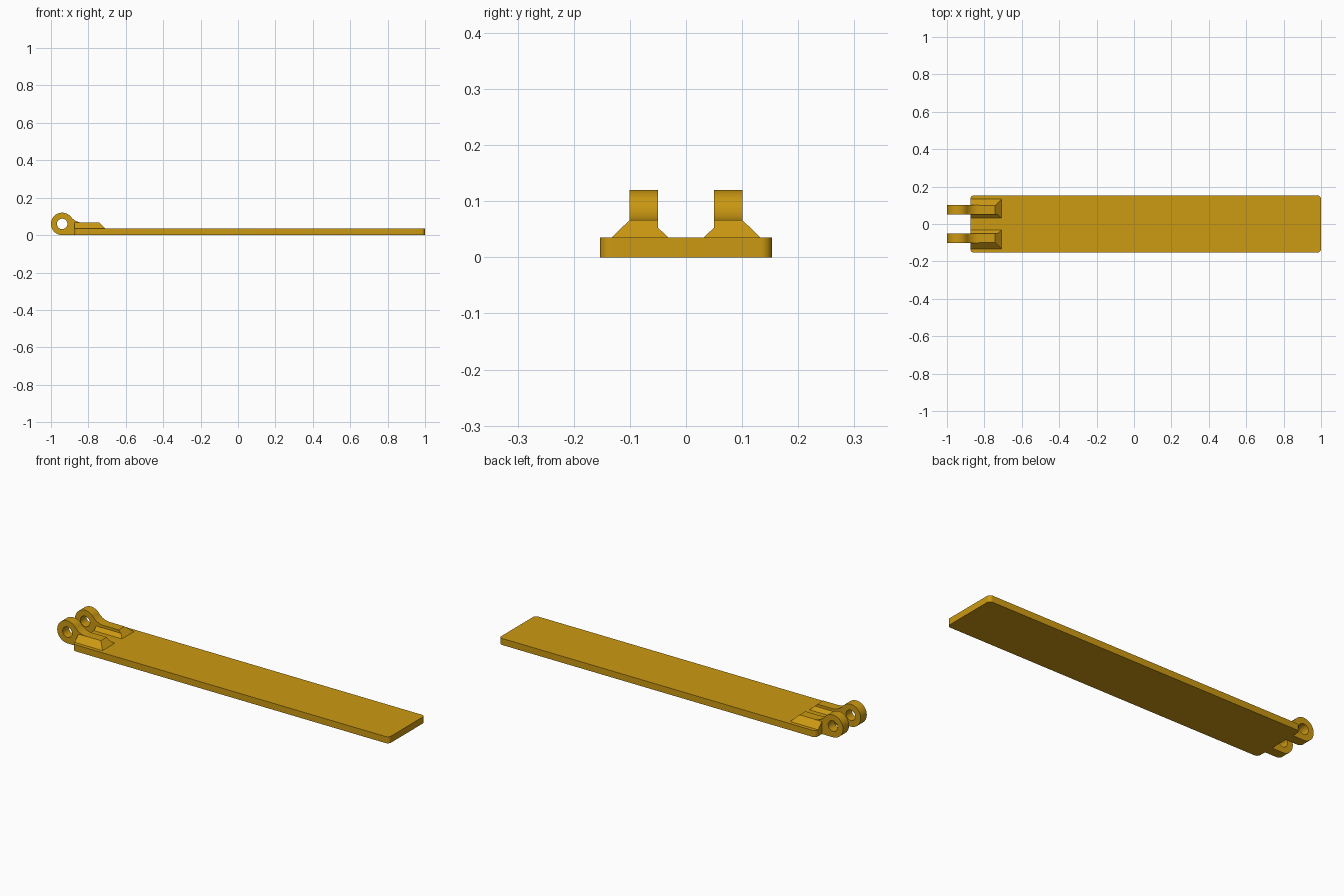
import bpy, bmesh, math

if "Cube" in bpy.data.objects:
    bpy.data.objects.remove(bpy.data.objects["Cube"])

brass = bpy.data.materials.new("brass_yellow")
brass.diffuse_color = (0.604, 0.319, 0.006, 1)
brass.use_nodes = True
brass.node_tree.nodes["Principled BSDF"].inputs["Base Color"].default_value = brass.diffuse_color

X0, PLATE_H, HALF_W = -0.875, 0.035, 0.153
RIB_H = 0.067


def mesh_object(name, bm):
    bmesh.ops.recalc_face_normals(bm, faces=bm.faces)
    me = bpy.data.meshes.new(name)
    bm.to_mesh(me)
    bm.free()
    me.materials.append(brass)
    ob = bpy.data.objects.new(name, me)
    bpy.context.collection.objects.link(ob)
    return ob


def smooth(ob):
    bpy.ops.object.select_all(action='DESELECT')
    ob.select_set(True)
    bpy.context.view_layer.objects.active = ob
    bpy.ops.object.shade_smooth_by_angle(angle=math.radians(30))


# Flat leaf with rounded vertical corners
bm = bmesh.new()
bmesh.ops.create_cube(bm, size=1)
for v in bm.verts:
    v.co.x = X0 if v.co.x < 0 else 1.0
    v.co.y *= 2 * HALF_W
    v.co.z = 0 if v.co.z < 0 else PLATE_H
upright = [e for e in bm.edges if abs(e.verts[0].co.z - e.verts[1].co.z) > 0.01]
bmesh.ops.bevel(bm, geom=upright, offset=0.02, segments=8, profile=0.5, affect='EDGES')
smooth(mesh_object("leaf_plate", bm))


# Knuckle outline: ring, concave fillet into the rib, tail buried in the leaf
def arc(cx, cz, r, a0, a1, n):
    return [(cx + r * math.cos(a0 + (a1 - a0) * i / n),
             cz + r * math.sin(a0 + (a1 - a0) * i / n)) for i in range(n + 1)]


CX, CZ, R, HOLE, DX = -0.94, 0.06, 0.06, 0.028, 0.11
DZ = RIB_H - CZ
FR = (DX**2 + DZ**2 - R**2) / (2 * (R - DZ))      # tangent fillet radius
touch = math.atan2(DZ + FR, DX)
outline = arc(CX, CZ, R, -math.pi / 2, touch - 2 * math.pi, 48)
outline += arc(CX + DX, RIB_H + FR, FR, touch + math.pi, 1.5 * math.pi, 12)[1:]
outline += [(CX + DX, 0.02), (X0 + 0.005, 0.02), (X0 + 0.005, 0)]
hole = arc(CX, CZ, HOLE, 0, 2 * math.pi, 40)[:-1]


def knuckle(name, y):
    cu = bpy.data.curves.new(name, 'CURVE')
    cu.dimensions, cu.fill_mode, cu.extrude = '2D', 'BOTH', 0.0255
    for loop in (outline, hole):
        sp = cu.splines.new('POLY')
        sp.points.add(len(loop) - 1)
        for p, (x, z) in zip(sp.points, loop):
            p.co = (x, z, 0, 1)
        sp.use_cyclic_u = True
    cu.materials.append(brass)
    ob = bpy.data.objects.new(name, cu)
    bpy.context.collection.objects.link(ob)
    ob.location.y = y
    ob.rotation_euler.x = math.pi / 2
    bpy.ops.object.select_all(action='DESELECT')
    ob.select_set(True)
    bpy.context.view_layer.objects.active = ob
    bpy.ops.object.convert(target='MESH')
    ob = bpy.context.object
    bm = bmesh.new()
    bm.from_mesh(ob.data)
    bmesh.ops.remove_doubles(bm, verts=bm.verts, dist=1e-5)
    bmesh.ops.recalc_face_normals(bm, faces=bm.faces)
    bm.to_mesh(ob.data)
    bm.free()
    smooth(ob)


# Sloped rib: outer slope, short inner wall over a smaller inner slope, sloped nose
def rib(name, s):
    section = [(0.133, PLATE_H, -0.709), (0.10, RIB_H, -0.742), (0.05, RIB_H, -0.742),
               (0.05, 0.053, -0.728), (0.031, PLATE_H, -0.709)]
    bm = bmesh.new()
    back = [bm.verts.new((X0, s * y, z)) for y, z, x in section]
    nose = [bm.verts.new((x, s * y, z)) for y, z, x in section]
    bm.faces.new(back)
    bm.faces.new(nose)
    for i in range(5):
        j = (i + 1) % 5
        bm.faces.new((back[i], back[j], nose[j], nose[i]))
    mesh_object(name, bm)


for side, s in (("front", -1), ("back", 1)):
    knuckle(side + "_knuckle", s * 0.075)
    rib(side + "_rib", s)
